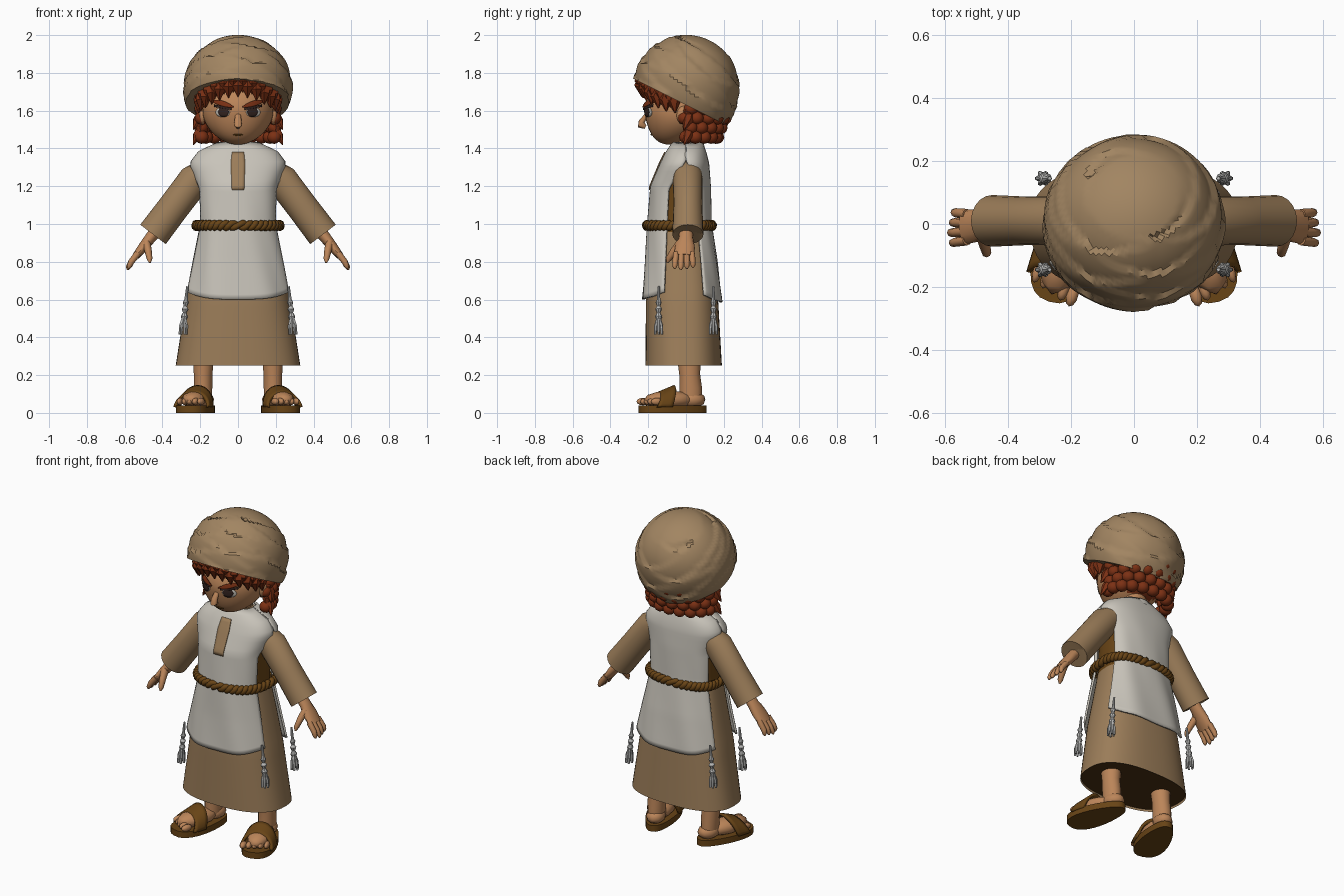
import bpy, bmesh
from math import sin, cos, pi, radians, sqrt, copysign
from mathutils import Vector, Matrix
from mathutils.bvhtree import BVHTree

if "Cube" in bpy.data.objects:
    bpy.data.objects.remove(bpy.data.objects["Cube"])


def material(name, *rgb):
    m = bpy.data.materials.new(name)
    m.use_nodes = True
    m.diffuse_color = (*rgb, 1)
    m.node_tree.nodes["Principled BSDF"].inputs["Base Color"].default_value = (*rgb, 1)
    return m


TURBAN = material("turban tan", .36, .235, .122)
ROBE = material("robe tan", .33, .205, .1)
SKIN = material("skin", .5, .235, .1)
HAIR = material("red hair", .2, .03, .007)
LINEN = material("white linen", .58, .55, .49)
LEATHER = material("brown leather", .14, .058, .008)
TASSEL = material("grey tassel", .5, .5, .49)
DARK = material("dark eye", .035, .018, .015)
LINING = material("dark lining", .07, .03, .006)


def finish(name, bm, *mats, angle=40):
    bmesh.ops.recalc_face_normals(bm, faces=bm.faces)
    me = bpy.data.meshes.new(name)
    bm.to_mesh(me)
    bm.free()
    ob = bpy.data.objects.new(name, me)
    bpy.context.collection.objects.link(ob)
    for m in mats:
        me.materials.append(m)
    bpy.ops.object.select_all(action='DESELECT')
    ob.select_set(True)
    bpy.context.view_layer.objects.active = ob
    bpy.ops.object.shade_smooth_by_angle(angle=radians(angle))
    return ob


def sheet(name, f, nu, nv, mat, thick=0.0):
    """Surface f(u, v) with u in -1..1 and v in 0..1."""
    bm = bmesh.new()
    rows = [[bm.verts.new(f(2 * i / nu - 1, j / nv)) for i in range(nu + 1)] for j in range(nv + 1)]
    for a, b in zip(rows, rows[1:]):
        for i in range(nu):
            bm.faces.new((a[i], a[i + 1], b[i + 1], b[i]))
    bmesh.ops.remove_doubles(bm, verts=bm.verts, dist=1e-5)
    ob = finish(name, bm, mat)
    if thick:
        mod = ob.modifiers.new("thickness", 'SOLIDIFY')
        mod.thickness, mod.offset = thick, 0
    return ob


def add_tube(bm, stops, n=12):
    """Stops are (centre, radius along y, radius across)."""
    rings, pts = [], [Vector(s[0]) for s in stops]
    for i, (p, ry, rx) in enumerate(stops):
        d = (pts[min(i + 1, len(pts) - 1)] - pts[max(i - 1, 0)]).normalized()
        u = (Vector((0, 1, 0)) - d * d.y).normalized()
        w = d.cross(u)
        rings.append([bm.verts.new(pts[i] + u * ry * cos(k * 2 * pi / n) + w * rx * sin(k * 2 * pi / n))
                      for k in range(n)])
    for a, b in zip(rings, rings[1:]):
        for k in range(n):
            bm.faces.new((a[k], a[(k + 1) % n], b[(k + 1) % n], b[k]))
    bm.faces.new(rings[0])
    bm.faces.new(rings[-1])


def add_ball(bm, loc, size, turn=0.0, detail=2):
    m = Matrix.Translation(loc) @ Matrix.Rotation(turn, 4, 'Z') @ Matrix.Diagonal((*size, 1))
    bmesh.ops.create_icosphere(bm, subdivisions=detail, radius=1, matrix=m)


def mirrored(ob):
    me = ob.data.copy()
    me.transform(Matrix.Diagonal((-1, 1, 1, 1)))
    me.flip_normals()
    twin = bpy.data.objects.new(ob.name.replace("left", "right"), me)
    bpy.context.collection.objects.link(twin)
    for mod in ob.modifiers:
        new = twin.modifiers.new(mod.name, mod.type)
        new.thickness, new.offset = mod.thickness, mod.offset


# Body sections: height, half width, front depth, back depth
BODY = [(.25, .33, .215, .19), (.6, .275, .212, .17), (.8, .235, .195, .145), (1, .195, .182, .112),
        (1.2, .2, .165, .108), (1.32, .235, .115, .1), (1.38, .19, .085, .085), (1.43, .085, .05, .065)]


def body(z, a, off=0.0):
    lo, hi = next(((p, q) for p, q in zip(BODY, BODY[1:]) if z <= q[0] + 1e-6), BODY[-2:])
    t = (z - lo[0]) / (hi[0] - lo[0])
    w, f, b = (lo[k] + (hi[k] - lo[k]) * t + off for k in (1, 2, 3))
    shape = lambda c: copysign(abs(c) ** .8, c)
    return Vector((w * shape(sin(a)), -(f if cos(a) > 0 else b) * shape(cos(a)), z))


# Robe with darker side inserts under the arms
robe = sheet("robe", lambda u, v: body(.25 + 1.18 * v, u * pi), 48, 30, ROBE)
robe.data.materials.append(LEATHER)
for p in robe.data.polygons:
    if .97 < p.center.z < 1.24 and abs(p.center.x) > .15:
        p.material_index = 1
sheet("robe_lining", lambda u, v: body(.25, u * pi, -.004) * v + Vector((0, 0, .25 - .25 * v + .012)), 48, 2, LINING)

# Tabard panels, joined over the shoulders
for label, base, hem in (("front", 0, .6), ("back", pi, .585)):
    def panel(u, v):
        low = hem + .04 * u * u
        z = low + (1.43 - low) * v
        spread = 65 + 26 * min(1, max(0, (z - 1.18) / .16))
        fold = .004 * sin(u * 9 + z * 7) * (1 - v)
        return body(z, base + u * radians(spread), .017 + fold)
    sheet("tabard_" + label, panel, 28, 32, LINEN, .012)
sheet("neck_slit", lambda u, v: body(1.18 + .2 * v, u * .09, .027), 4, 10, ROBE, .006)


# Stand-up collar, lower at the front
def collar(u, v):
    a = u * pi
    return (sin(a) * (.105 - .02 * v), .01 - cos(a) * (.085 - .01 * v), 1.385 + .035 * v - .014 * cos(a))


sheet("collar", collar, 24, 3, LINEN, .012)

# Twisted rope belt
for strand in range(2):
    cu = bpy.data.curves.new("rope_belt", 'CURVE')
    cu.dimensions, cu.bevel_depth, cu.bevel_resolution = '3D', .017, 1
    sp = cu.splines.new('POLY')
    sp.points.add(199)
    for i, pt in enumerate(sp.points):
        a, tw = i * pi / 100, i * pi * 22 / 100 + strand * pi
        pt.co = (*(body(.992, a, .026 + .008 * cos(tw)) + Vector((0, 0, .013 * sin(tw)))), 1)
    sp.use_cyclic_u = True
    cu.materials.append(LEATHER)
    bpy.context.collection.objects.link(bpy.data.objects.new("rope_belt", cu))

# Neck and head with narrowed jaw; hair colour behind the ears
bm = bmesh.new()
add_tube(bm, [((0, .01, 1.33), .07, .08), ((0, 0, 1.5), .065, .07)], 16)
finish("neck", bm, SKIN)
bm = bmesh.new()
bmesh.ops.create_uvsphere(bm, u_segments=36, v_segments=24, radius=1)
for v in bm.verts:
    x, y, z = v.co
    low = max(0, -z)
    v.co = (x * .188 * (1 - .12 * low * low), y * .185 * (1 - .1 * low) - .035 - .05 * low ** 2, 1.6 + z * .18)
for f in bm.faces:
    f.material_index = int(f.calc_center_median().y > .04)
bm.normal_update()
skull = BVHTree.FromBMesh(bm)
finish("head", bm, SKIN, HAIR)
bm = bmesh.new()
add_tube(bm, [((0, -.2, 1.59), .008, .014), ((0, -.236, 1.54), .016, .02), ((0, -.237, 1.525), .022, .022),
              ((0, -.215, 1.512), .01, .012)], 10)
finish("nose", bm, SKIN, angle=60)


def face_patch(name, f, mat, lift):
    def place(u, v):
        x, z = f(u, v)
        return skull.ray_cast(Vector((x, -1, z)), Vector((0, 1, 0)))[0] + Vector((0, -lift, 0))
    return sheet(name, place, 10, 4, mat, .005)


def oval(cx, cz, a, b):
    return lambda u, v: (cx + u * a, cz + (2 * v - 1) * b * sqrt(max(0, 1 - u * u)))


pairs = [face_patch("left_eye_white", oval(.08, 1.592, .038, .026), LINEN, .003),
         face_patch("left_iris", oval(.076, 1.594, .028, .028), DARK, .007),
         face_patch("left_eyelid", lambda u, v: (.08 + .046 * u, 1.612 + .008 * u + .012 * v), DARK, .008),
         face_patch("left_brow", lambda u, v: (.083 + .06 * u, 1.635 + .016 * u + .024 * (v - .4) * (1.2 - u * u)),
                    HAIR, .011)]
face_patch("mouth", oval(0, 1.472, .026, .004), LEATHER, .003)
bm = bmesh.new()
add_ball(bm, (.188, -.015, 1.575), (.022, .036, .05))
pairs.append(finish("left_ear", bm, SKIN))

# Hair: pointed fringe, side locks and round curls behind
bm = bmesh.new()
for row in range(2):
    for i in range(13 - row):
        a = radians(-84 + 14 * (i + row / 2))
        x, y, z = .205 * sin(a), -.045 - .195 * cos(a), 1.75 - .085 * sin(a) ** 2 + .025 * row
        add_tube(bm, [((x, y + .02, z + .04), .03, .03), ((x, y, z - .02), .034, .034),
                      ((x * 1.02, y + .008, z - .078), .003, .003)], 6)
finish("fringe", bm, HAIR)
bm = bmesh.new()
for row in range(4):
    for i in range(11):
        a = radians(-100 + 20 * (i + .5 * (row % 2)))
        if abs(a) < 1.8:
            z = 1.46 + .05 * row
            add_ball(bm, (.195 * sin(a), .025 + (.14 + .02 * row) * cos(a), z), (.038, .038, .036))
finish("back_curls", bm, HAIR)
bm = bmesh.new()
for k in range(4):
    x, z = .195 + .012 * (k % 2), 1.59 - .04 * k
    add_tube(bm, [((x - .01, .02, z + .03), .025, .025), ((x + .008, .01, z), .03, .026),
                  ((x + .03 * (k % 2), -.01, z - .05), .003, .003)], 6)
pairs.append(finish("left_side_lock", bm, HAIR))

# Turban: dome with crossing wrapped ridges, cut off along a slant
bm = bmesh.new()
bmesh.ops.create_uvsphere(bm, u_segments=80, v_segments=60, radius=1)
for v in bm.verts:
    p = v.co.copy()
    ridge = max((p.dot(Vector((s, .62, .8))) * 2.6 + ph) % 1 for s, ph in ((.3, .1), (-.22, .45)))
    if p.dot(Vector((0, .35, .9))) > .82:
        ridge = .75
    k = .955 + .055 * ridge
    v.co = (p.x * .29 * k, p.y * .283 * k, 1.72 + p.z * k * (.282 if p.z > 0 else .31))
cut = bmesh.ops.bisect_plane(bm, geom=bm.verts[:] + bm.edges[:] + bm.faces[:], plane_co=(0, -.27, 1.765),
                             plane_no=(0, -.5, -1), clear_outer=True)
rim = [e for e in cut["geom_cut"] if isinstance(e, bmesh.types.BMEdge)]
bmesh.ops.contextual_create(bm, geom=rim)
finish("turban", bm, TURBAN, angle=35)

# Sleeves
bm = bmesh.new()
add_tube(bm, [((.15, .01, 1.3), .07, .06), ((.23, .01, 1.235), .078, .085), ((.34, .01, 1.09), .077, .083),
              ((.45, .01, .945), .082, .085), ((.445, .01, .952), .068, .07)], 20)
pairs.append(finish("left_sleeve", bm, ROBE))

# Hands
bm = bmesh.new()
add_tube(bm, [((.42, 0, .98), .036, .034), ((.465, 0, .925), .038, .03), ((.5, -.005, .88), .052, .027),
              ((.54, -.01, .83), .055, .02)])
for i in range(4):
    y, drop = -.052 + .028 * i, .006 * abs(i - 1)
    add_tube(bm, [((.53, y, .845), .016, .018), ((.565, y * 1.1, .8), .015, .016),
                  ((.582 - drop, y * 1.15, .77 + drop), .013, .013), ((.584 - drop, y * 1.15, .757 + drop), .005, .005)], 8)
add_tube(bm, [((.485, -.025, .9), .026, .022), ((.475, -.065, .855), .02, .019), ((.468, -.092, .815), .016, .015),
              ((.466, -.1, .795), .005, .005)], 8)
pairs.append(finish("left_hand", bm, SKIN, angle=60))

# Legs, feet and sandals, turned slightly outward
TURN = radians(17)
FOOT = Matrix.Translation((.215, -.07, 0)) @ Matrix.Rotation(TURN, 4, 'Z')
bm = bmesh.new()
add_tube(bm, [((.185, .025, .05), .06, .045), ((.185, .025, .13), .06, .05), ((.185, .02, .2), .055, .05),
              ((.18, .01, .4), .07, .065)], 14)
for loc, size in (((0, .11, .07), (.055, .07, .045)), ((0, -.02, .07), (.07, .14, .048))):
    add_ball(bm, FOOT @ Vector(loc), size, TURN)
for i in range(5):
    add_ball(bm, FOOT @ Vector((-.064 + .032 * i, -.145 + .01 * i, .06)), (.019 - .001 * i, .036, .02), TURN)
pairs.append(finish("left_foot", bm, SKIN, angle=60))
bm = bmesh.new()
outline = []
for i in range(28):
    a = i * 2 * pi / 28
    wide = .088 - .022 * cos(a)
    outline.append(bm.verts.new(FOOT @ Vector((wide * copysign(abs(sin(a)) ** .8, sin(a)), .185 * cos(a), 0))))
top = bmesh.ops.extrude_face_region(bm, geom=[bm.faces.new(outline)])
bmesh.ops.translate(bm, verts=[v for v in top["geom"] if isinstance(v, bmesh.types.BMVert)], vec=(0, 0, .038))
pairs.append(finish("left_sandal_sole", bm, LEATHER))
pairs.append(sheet("left_sandal_strap", lambda u, v: FOOT @ Vector((
    .09 * sin(u * 1.57), -.115 + .085 * v + .04 * cos(u * 1.57), .03 + (.075 + .035 * v) * cos(u * 1.57))),
    16, 4, LEATHER, .016))

# Corner tassels with knots and loose strands
for label, y in (("front", -.145), ("back", .145)):
    bm = bmesh.new()
    profile = ((.67, .006), (.6, .009), (.585, .016), (.565, .009), (.55, .018), (.53, .01), (.51, .019), (.49, .012))
    add_tube(bm, [((.268 + (.67 - z) * .1, y, z), r, r) for z, r in profile], 8)
    for k in range(6):
        a = k * pi / 3
        add_tube(bm, [((.286 + .007 * cos(a), y + .007 * sin(a), .5), .007, .007),
                      ((.289 + .016 * cos(a), y + .017 * sin(a), .46), .009, .009),
                      ((.291 + .018 * cos(a), y + .02 * sin(a), .415), .006, .006)], 6)
    pairs.append(finish("left_tassel_" + label, bm, TASSEL))

for ob in pairs:
    mirrored(ob)
